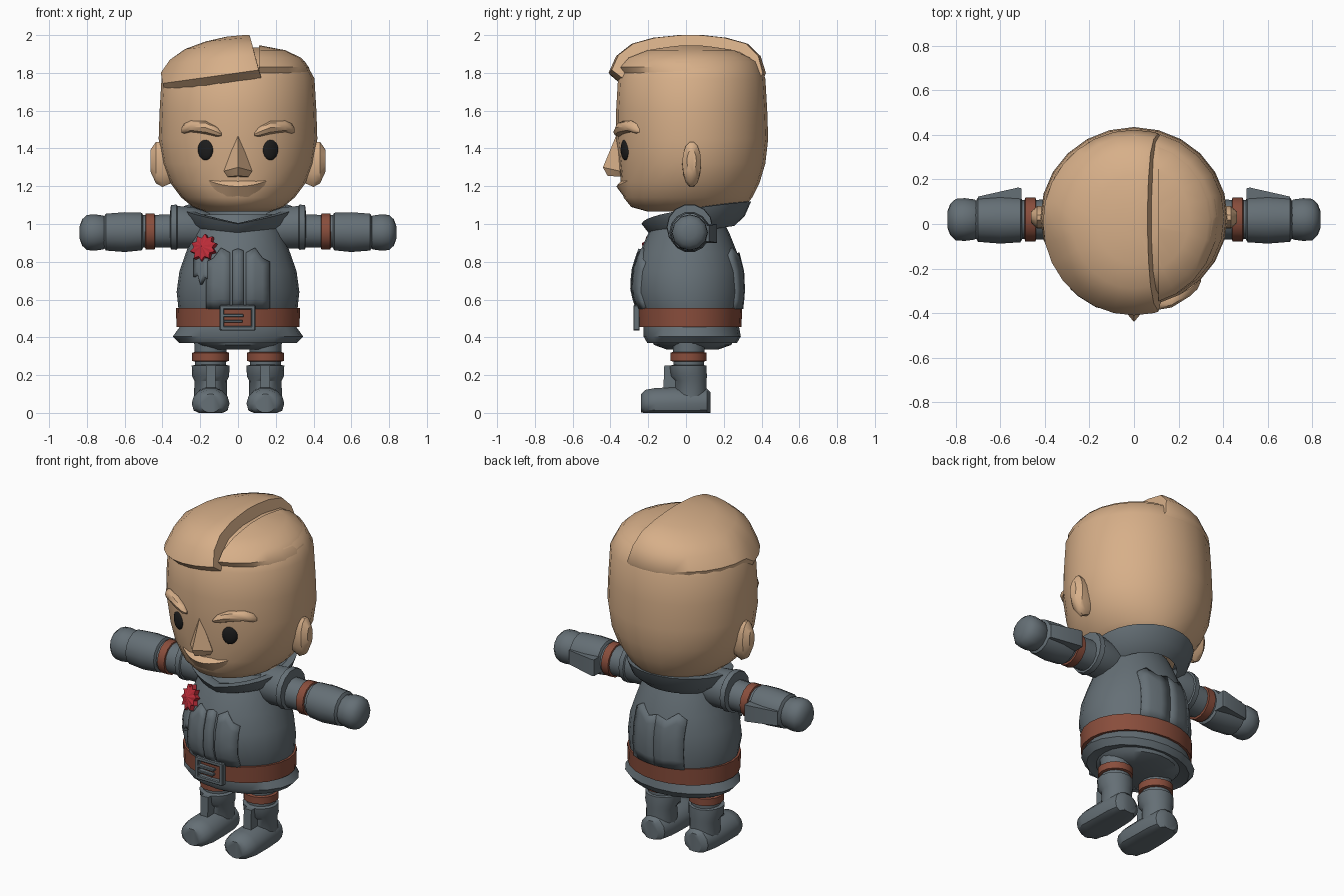
import bpy, bmesh, math
from mathutils import Vector, Matrix

if "Cube" in bpy.data.objects:
    bpy.data.objects.remove(bpy.data.objects["Cube"])


def material(name, rgb):
    m = bpy.data.materials.new(name)
    m.use_nodes = True
    m.diffuse_color = (*rgb, 1)
    m.node_tree.nodes["Principled BSDF"].inputs["Base Color"].default_value = (*rgb, 1)
    return m


SKIN = material("skin", (0.68, 0.43, 0.25))
CLOTH = material("grey_cloth", (0.13, 0.16, 0.18))
LEATHER = material("brown_leather", (0.25, 0.075, 0.045))
RED = material("red", (0.5, 0.025, 0.04))
BLACK = material("black", (0.012, 0.012, 0.012))


def finish(name, bm, mat, angle=40):
    bmesh.ops.recalc_face_normals(bm, faces=bm.faces)
    me = bpy.data.meshes.new(name)
    bm.to_mesh(me)
    bm.free()
    ob = bpy.data.objects.new(name, me)
    bpy.context.collection.objects.link(ob)
    me.materials.append(mat)
    bpy.ops.object.select_all(action='DESELECT')
    ob.select_set(True)
    bpy.context.view_layer.objects.active = ob
    bpy.ops.object.shade_smooth_by_angle(angle=math.radians(angle))
    return ob


def loft_mesh(rings, n=16, axis="z", phase=0.0):
    """Rings are (position along axis, centre a, centre b, radius a, radius b)."""
    bm = bmesh.new()
    loops = []
    for t, a, b, ra, rb in rings:
        loop = []
        for i in range(n):
            ang = math.tau * i / n + phase
            u, v = a + ra * math.cos(ang), b + rb * math.sin(ang)
            loop.append(bm.verts.new({"z": (u, v, t), "x": (t, u, v), "y": (u, t, v)}[axis]))
        loops.append(loop)
    for p, q in zip(loops, loops[1:]):
        for i in range(n):
            j = (i + 1) % n
            bm.faces.new((p[i], p[j], q[j], q[i]))
    bm.faces.new(loops[0])
    bm.faces.new(loops[-1])
    return bm


def loft(name, rings, mat, n=16, axis="z", phase=0.0):
    return finish(name, loft_mesh(rings, n, axis, phase), mat)


def body(rings):
    """Turn (z, front, back, half width) into loft rings."""
    return [(z, 0, (f + b) / 2, w, (b - f) / 2) for z, f, b, w in rings]


def grid(name, rows, mat, closed=False):
    bm = bmesh.new()
    vs = [[bm.verts.new(p) for p in r] for r in rows]
    pairs = list(zip(vs, vs[1:])) + ([(vs[-1], vs[0])] if closed else [])
    for p, q in pairs:
        for i in range(len(p) - 1):
            bm.faces.new((p[i], p[i + 1], q[i + 1], q[i]))
    return finish(name, bm, mat)


def hull(name, points, mat):
    bm = bmesh.new()
    for p in points:
        bm.verts.new(p)
    bmesh.ops.convex_hull(bm, input=bm.verts)
    return finish(name, bm, mat, 30)


def box(name, centre, size, mat):
    bm = bmesh.new()
    bmesh.ops.create_cube(bm, size=1, matrix=Matrix.Translation(centre) @ Matrix.Diagonal((*size, 1)))
    bmesh.ops.bevel(bm, geom=bm.edges[:], offset=min(size) * 0.2, segments=1, affect='EDGES')
    return finish(name, bm, mat, 20)


def surface_y(rings, x, z, side=-1):
    for r, s in zip(rings, rings[1:]):
        if r[0] <= z <= s[0]:
            k = (z - r[0]) / (s[0] - r[0])
            _, _, c, rx, ry = [u + (v - u) * k for u, v in zip(r, s)]
            return c + side * ry * math.sqrt(max(0, 1 - (x / rx) ** 2))
    return 0


# Head
HEAD = body([(1.065, -.2, .22, .17), (1.09, -.29, .31, .24), (1.14, -.33, .35, .3), (1.22, -.345, .39, .36),
             (1.32, -.355, .42, .4), (1.45, -.37, .435, .42), (1.6, -.37, .43, .415), (1.77, -.36, .42, .405),
             (1.86, -.31, .38, .355), (1.91, -.23, .3, .26), (1.935, -.1, .15, .12)])
loft("head", HEAD, SKIN, 24)

# Swept hair, cut along the parting
bm = loft_mesh(body([(1.74, -.34, .4, .39), (1.8, -.41, .423, .409), (1.87, -.37, .395, .36),
                     (1.92, -.29, .33, .28), (1.95, -.18, .22, .17), (1.965, -.05, .1, .06)]), 28)
bmesh.ops.bisect_plane(bm, geom=bm.verts[:] + bm.edges[:] + bm.faces[:], plane_co=(.05, 0, 2),
                       plane_no=(1, 0, .3), clear_outer=True)
bmesh.ops.holes_fill(bm, edges=bm.edges)
for v in bm.verts:
    rise = min(1, max(0, (v.co.z - 1.8) / .12))
    v.co.z += .037 * max(0, 1 - abs(v.co.x - .05) / .4) * rise
    if v.co.y < 0:
        v.co.z += .14 * v.co.x * (1 - rise)
finish("swept_hair", bm, SKIN)

# Short hair on the other side of the parting
bm = loft_mesh(body([(1.78, -.33, .4, .39), (1.83, -.365, .39, .375), (1.88, -.325, .36, .335),
                     (1.92, -.23, .28, .25), (1.945, -.1, .15, .12)]), 24)
bmesh.ops.bisect_plane(bm, geom=bm.verts[:] + bm.edges[:] + bm.faces[:], plane_co=(.11, 0, 1.9),
                       plane_no=(1, 0, 0), clear_inner=True)
bmesh.ops.holes_fill(bm, edges=bm.edges)
finish("short_hair", bm, SKIN)

# Face
hull("nose", [(0, -.365, 1.48), (0, -.44, 1.3), (0, -.415, 1.255), (.075, -.35, 1.28), (-.075, -.35, 1.28),
              (.055, -.345, 1.25), (-.055, -.345, 1.25), (0, -.3, 1.4)], SKIN)
lip = []
for i in range(13):
    x = .17 * (i / 6 - 1)
    w = 1 - (x / .17) ** 2
    lip.append([(x, surface_y(HEAD, x, 1.235) + .01, 1.236),
                (x, surface_y(HEAD, x, 1.2) - .028 * w, 1.235 - .036 * w),
                (x, surface_y(HEAD, x, 1.235 - .11 * w) + .004, 1.235 - .11 * w)])
grid("lower_lip", lip, SKIN)

for s, side in ((1, "left"), (-1, "right")):
    bm = bmesh.new()
    bmesh.ops.create_uvsphere(bm, u_segments=16, v_segments=10, radius=1)
    turn = Matrix.Rotation(s * .42, 4, 'Z')
    place = Matrix.Translation((s * .172, surface_y(HEAD, .172, 1.39) + .005, 1.395))
    bm.transform(place @ turn @ Matrix.Diagonal((.044, .018, .057, 1)))
    finish(side + "_eye", bm, BLACK)
    brow = [(.088, 1.475, .008), (.11, 1.487, .025), (.17, 1.51, .034), (.25, 1.517, .03),
            (.285, 1.505, .026), (.3, 1.495, .01)]
    loft(side + "_brow", [(s * x, surface_y(HEAD, x, z), z, r * 1.15, r) for x, z, r in brow], SKIN, 8, "x")
    loft(side + "_ear", [(s * x, .03, z, ry, rz) for x, z, ry, rz in
                         ((.34, 1.31, .04, .09), (.4, 1.315, .05, .122), (.435, 1.325, .05, .112),
                          (.463, 1.335, .025, .06))], SKIN, 14, "x")

# Coat
COAT = body([(.335, -.1, .17, .15), (.36, -.17, .24, .22), (.44, -.21, .27, .29), (.55, -.25, .29, .315),
             (.64, -.28, .3, .325), (.75, -.275, .295, .31), (.85, -.245, .27, .275), (.95, -.2, .23, .24),
             (1.05, -.14, .18, .2)])
loft("coat", COAT, CLOTH, 24)
loft("coat_hem", body([(.385, -.16, .22, .24), (.37, -.205, .27, .31), (.405, -.225, .29, .345),
                       (.46, -.225, .28, .305)]), CLOTH, 20)
loft("belt", body([(.455, -.23, .27, .3), (.455, -.255, .293, .326), (.555, -.262, .298, .328),
                   (.555, -.235, .27, .3)]), LEATHER, 24)


def panel(name, cols, side, offset):
    """Raised cloth that follows the coat; columns are (x, bottom, top)."""
    rows = []
    for x, lo, hi in cols:
        heights = [lo + (hi - lo) * i / 6 for i in range(7)]
        rows.append([(x, surface_y(COAT, x, z, side) + side * offset, z) for z in heights])
    ob = grid(name, rows, CLOTH)
    mod = ob.modifiers.new("thickness", 'SOLIDIFY')
    mod.thickness = .05
    mod.offset = -1 if ob.data.polygons[0].normal.y * side > 0 else 1


for s, side in ((1, "left"), (-1, "right")):
    panel(side + "_front_panel", [(s * x, .55, z) for x, z in
                                  ((.045, .85), (.09, .875), (.13, .82), (.17, .8))], -1, .013)
    panel(side + "_back_panel", [(s * x, .55, z) for x, z in
                                 ((0, .85), (.06, .83), (.12, .875), (.17, .84))], 1, .013)
panel("placket", [(-.028, .55, .86), (0, .55, .87), (.028, .55, .86)], -1, .016)

# Collar, low at the front and high at the back
collar = []
for i in range(28):
    a = math.tau * i / 28
    w = (1 - math.cos(a)) / 2
    lift = math.sqrt(w)
    section = ((.2, .2, .93 + .06 * w), (.27, .255, .955 + .085 * lift), (.295, .29, 1.0 + .12 * lift),
               (.255, .25, 1.005 + .115 * lift), (.19, .18, .985 + .06 * lift))
    collar.append([(rx * math.sin(a), .055 - ry * math.cos(a), z) for rx, ry, z in section])
grid("collar", collar, CLOTH, closed=True)

# Buckle
for i, (x, z, w, h) in enumerate(((-.085, .503, .024, .135), (.08, .503, .024, .135), (0, .56, .18, .024),
                                  (0, .447, .18, .024), (-.025, .515, .11, .016), (-.025, .485, .1, .014))):
    box("buckle_bar_%d" % (i + 1), (x, -.262, z), (w, .034, h), CLOTH)

# Rosette and its ribbon
bm = bmesh.new()
rim = []
for depth in (-.012, .014):
    rim.append([bm.verts.new(((.076 if i % 2 else .054) * math.cos(math.tau * i / 20),
                              (.076 if i % 2 else .054) * math.sin(math.tau * i / 20), depth)) for i in range(20)])
top = bm.verts.new((0, 0, .03))
for i in range(20):
    j = (i + 1) % 20
    bm.faces.new((rim[0][i], rim[0][j], rim[1][j], rim[1][i]))
    bm.faces.new((rim[1][i], rim[1][j], top))
bm.faces.new(rim[0])
tilt = Vector((-.4, -.8, .3)).to_track_quat('Z', 'Y').to_matrix().to_4x4()
bm.transform(Matrix.Translation((-.18, -.195, .873)) @ tilt)
finish("rosette", bm, RED, 20)
panel("rosette_ribbon", [(-.235, .72, .82), (-.215, .735, .82), (-.2, .68, .82), (-.18, .72, .82),
                         (-.165, .71, .82)], -1, .02)

# Arms and legs
for s, side in ((1, "left"), (-1, "right")):
    def arm(name, rings, mat, n=14):
        loft(side + name, [(s * x, .02, z, r, r) for x, z, r in rings], mat, n, "x")
    arm("_shoulder", [(.15, .97, .09), (.24, .98, .112), (.32, .983, .115), (.325, .983, .123),
                      (.355, .983, .12), (.36, .975, .09)], CLOTH)
    arm("_upper_arm", [(.3, .965, .09), (.52, .96, .088)], CLOTH)
    arm("_arm_band", [(.438, .96, .085), (.442, .96, .098), (.488, .96, .098), (.492, .96, .085)], LEATHER)
    arm("_forearm", [(.5, .96, .085), (.51, .96, .102), (.6, .957, .108), (.7, .957, .1), (.715, .957, .075)], CLOTH)
    arm("_hand", [(.69, .955, .07), (.715, .955, .09), (.76, .955, .096), (.8, .955, .093), (.825, .955, .07),
                  (.838, .955, .035)], CLOTH, 12)
    loft(side + "_cuff_flap", [(s * .505, .1, .95, .085, .07), (s * .52, .1, .95, .09, .07),
                               (s * .7, .07, .95, .075, .06)], CLOTH, 4, "x", math.pi / 4)

    def leg(name, rings, mat):
        loft(side + name, [(z, s * .145, y, r, r) for z, y, r in rings], mat, 14)
    leg("_trouser_leg", [(.2, .015, .08), (.4, .015, .088)], CLOTH)
    leg("_leg_band", [(.272, .013, .085), (.276, .013, .098), (.318, .013, .098), (.322, .013, .085)], LEATHER)
    leg("_boot_shaft", [(.05, .025, .088), (.17, .025, .086), (.195, .015, .098), (.25, .01, .1),
                        (.255, .01, .078)], CLOTH)
    bm = loft_mesh([(y, s * .145, .05, rx, rz) for y, rx, rz in
                    ((-.237, .055, .05), (-.215, .085, .074), (-.16, .1, .084), (-.05, .098, .088),
                     (.05, .094, .085), (.11, .08, .08), (.13, .05, .06))], 14, "y")
    for v in bm.verts:
        v.co.z = max(v.co.z, 0)
    finish(side + "_boot_foot", bm, CLOTH)
    hull(side + "_boot_tongue", [(s * .145 + x, y, z) for x in (-.025, .025) for y, z in
                                 ((-.115, .25), (-.1, .15), (-.12, .12), (-.03, .25), (-.03, .1))], CLOTH)
